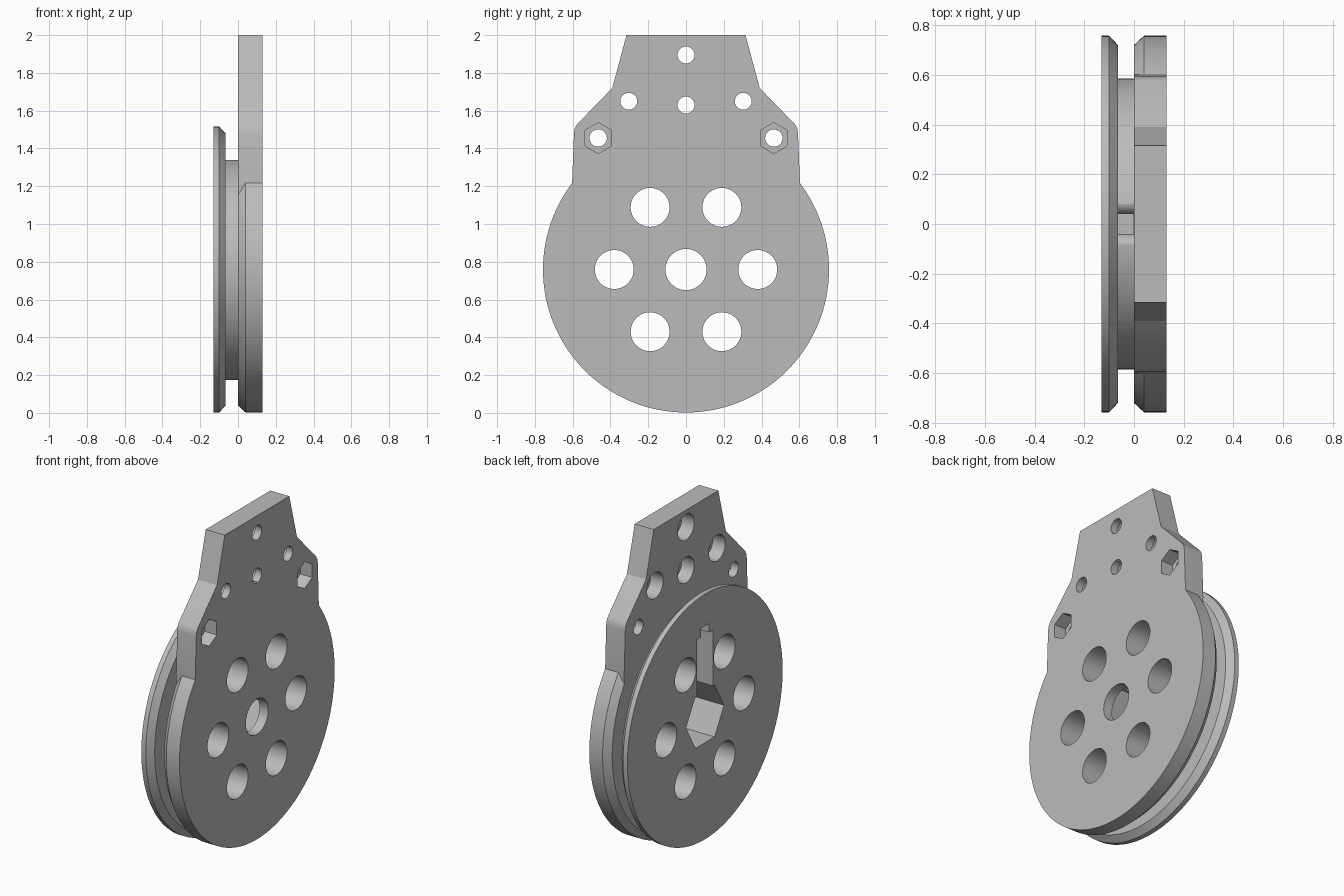
import bpy, bmesh, math
from mathutils import Matrix

if "Cube" in bpy.data.objects:
    bpy.data.objects.remove(bpy.data.objects["Cube"], do_unlink=True)

AXLE_Z = 0.759
RIM = 0.757
BACK, FRONT = -0.13, 0.13

grey = bpy.data.materials.new("plain_grey")
grey.use_nodes = True
grey.diffuse_color = (0.5, 0.5, 0.5, 1)
grey.node_tree.nodes["Principled BSDF"].inputs["Base Color"].default_value = (0.5, 0.5, 0.5, 1)


def add_object(name, bm):
    bmesh.ops.recalc_face_normals(bm, faces=bm.faces)
    mesh = bpy.data.meshes.new(name)
    bm.to_mesh(mesh)
    bm.free()
    mesh.materials.append(grey)
    obj = bpy.data.objects.new(name, mesh)
    bpy.context.collection.objects.link(obj)
    return obj


def prism(name, outline, x0, x1):
    """Extrude a (y, z) outline along x."""
    bm = bmesh.new()
    face = bm.faces.new([bm.verts.new((x0, y, z)) for y, z in outline])
    new = bmesh.ops.extrude_face_region(bm, geom=[face])["geom"]
    verts = [v for v in new if isinstance(v, bmesh.types.BMVert)]
    bmesh.ops.translate(bm, verts=verts, vec=(x1 - x0, 0, 0))
    return add_object(name, bm)


def ring(y, z, r, sides, turn=0.0):
    return [(y + r * math.cos(turn + math.tau * i / sides),
             z + r * math.sin(turn + math.tau * i / sides)) for i in range(sides)]


def lathe(name, profile, sides):
    """Spin an (x, radius) profile about the axle; ends become flat caps."""
    bm = bmesh.new()
    loops = [[bm.verts.new((x, y, z)) for y, z in ring(0, AXLE_Z, r, sides)]
             for x, r in profile]
    for a, b in zip(loops, loops[1:]):
        for i in range(sides):
            j = (i + 1) % sides
            bm.faces.new((a[i], a[j], b[j], b[i]))
    bm.faces.new(loops[0])
    bm.faces.new(loops[-1])
    return add_object(name, bm)


def combine(target, tool, operation):
    mod = target.modifiers.new(tool.name, 'BOOLEAN')
    mod.operation = operation
    mod.solver = 'EXACT'
    mod.object = tool
    bpy.context.view_layer.objects.active = target
    bpy.ops.object.modifier_apply(modifier=mod.name)
    bpy.data.objects.remove(tool, do_unlink=True)


# Grooved wheel: chamfered flange, hub and chamfered front disc
body = lathe("grooved_wheel_plate",
             [(BACK, RIM), (-0.1, RIM), (-0.065, 0.72), (-0.065, 0.585),
              (0, 0.585), (0, 0.72), (0.04, RIM), (FRONT, RIM)], 128)

# Upper mounting plate, mirrored outline
half = [(0.6, 1.0), (0.603, 1.22), (0.593, 1.48), (0.589, 1.505), (0.577, 1.528),
        (0.39, 1.72), (0.315, 2.0)]
outline = half + [(-y, z) for y, z in reversed(half)]
combine(body, prism("mounting_plate", outline, 0, FRONT), 'UNION')


def cut(outline, x0, x1):
    combine(body, prism("cutter", outline, x0, x1), 'DIFFERENCE')


# Six lightening holes and the axle hole
for y, z in ring(0, AXLE_Z, 0.38, 6):
    cut(ring(y, z, 0.103, 48), -0.3, 0.3)
cut(ring(0, AXLE_Z, 0.109, 48), -0.3, 0.3)

# Counterbored screw holes
for y, z in ((0, 1.895), (0, 1.63), (0.303, 1.65), (-0.303, 1.65)):
    cut(ring(y, z, 0.045, 32), -0.1, 0.3)
    cut(ring(y, z, 0.08, 32), -0.05, 0.085)

# Bolt holes with hexagonal nut pockets
for y in (0.465, -0.465):
    cut(ring(y, 1.455, 0.046, 32), -0.05, 0.3)
    cut(ring(y, 1.455, 0.082, 6, math.pi / 6), 0.05, 0.3)


def slot(width, low, high, x0, x1):
    cut([(-width, AXLE_Z + low), (width, AXLE_Z + low),
         (width, AXLE_Z + high), (-width, AXLE_Z + high)], x0, x1)


# Hexagonal socket and cord slot in the back
cut(ring(0, AXLE_Z, 0.185, 6), -0.3, 0.07)
slot(0.078, 0.05, 0.505, -0.3, -0.004)
slot(0.04, 0.45, 0.56, -0.3, -0.004)

# Cord exit with rounded lips through the hub
lip = [(0.04 + 0.05 * (1 - math.cos(t)), AXLE_Z + 0.53 + 0.05 * math.sin(t))
       for t in [math.pi / 2 * i / 8 for i in range(9)]]
side = [(0.04, AXLE_Z + 0.45)] + lip + [(0.09, AXLE_Z + 0.62)]
cut(side + [(-y, z) for y, z in reversed(side)], -0.065, -0.0005)

# Smooth round walls, crisp edges
bpy.ops.object.select_all(action='DESELECT')
body.select_set(True)
bpy.context.view_layer.objects.active = body
bpy.ops.object.shade_smooth_by_angle(angle=math.radians(25))
